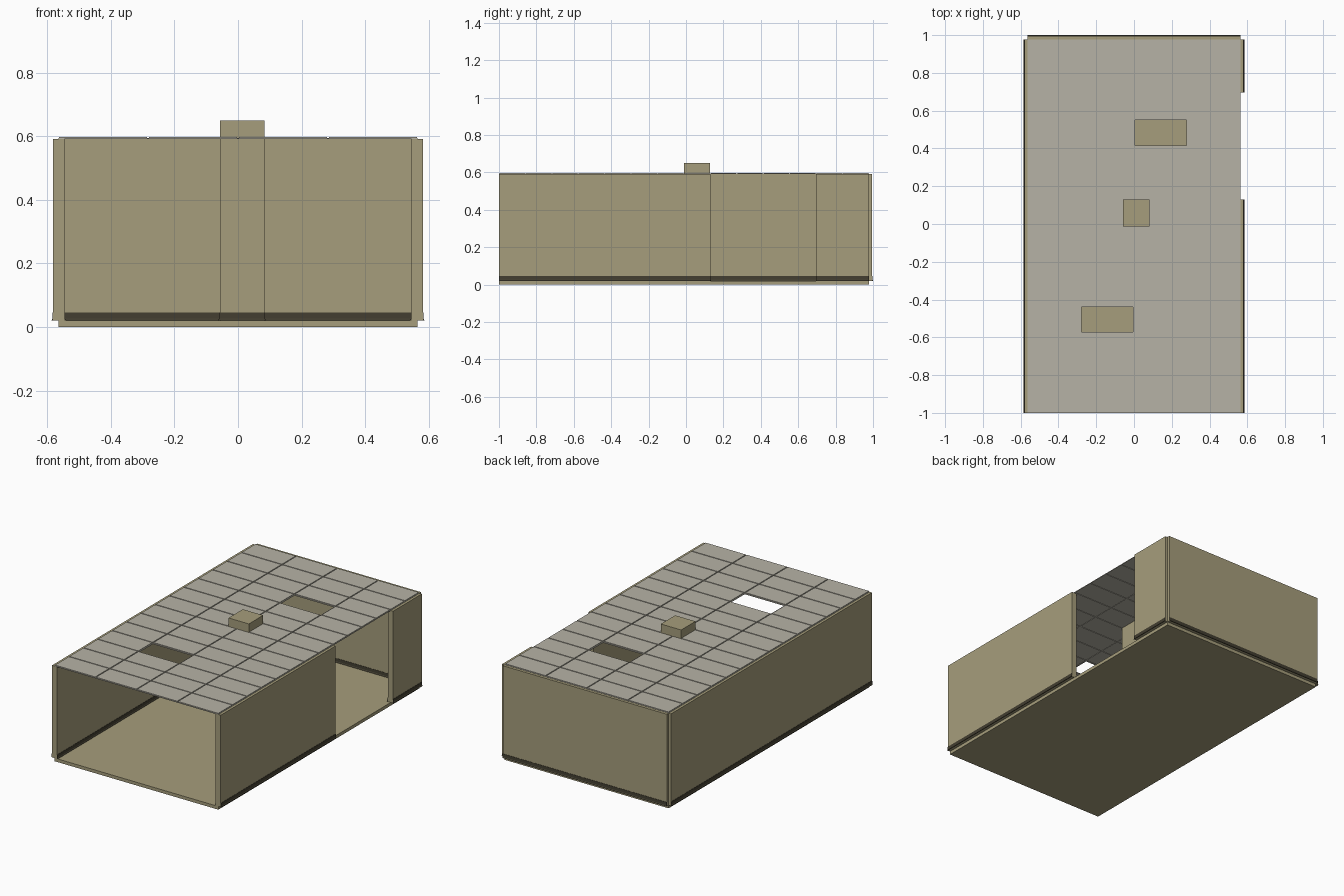
import bpy, bmesh

if "Cube" in bpy.data.objects:
    bpy.data.objects.remove(bpy.data.objects["Cube"])


def material(name, color):
    m = bpy.data.materials.new(name)
    m.diffuse_color = (*color, 1)
    m.use_nodes = True
    m.node_tree.nodes["Principled BSDF"].inputs["Base Color"].default_value = m.diffuse_color
    return m


KHAKI = material("khaki", (0.38, 0.34, 0.20))
TILE = material("ceiling grey", (0.47, 0.45, 0.38))
DARK = material("dark base", (0.055, 0.048, 0.03))


def add_box(bm, x0, x1, y0, y1, z0, z1):
    vs = bmesh.ops.create_cube(bm, size=1)["verts"]
    for v in vs:
        v.co.x = x1 if v.co.x > 0 else x0
        v.co.y = y1 if v.co.y > 0 else y0
        v.co.z = z1 if v.co.z > 0 else z0


def finish(bm, name, mat):
    bmesh.ops.recalc_face_normals(bm, faces=bm.faces)
    me = bpy.data.meshes.new(name)
    bm.to_mesh(me)
    bm.free()
    me.materials.append(mat)
    ob = bpy.data.objects.new(name, me)
    bpy.context.collection.objects.link(ob)
    return ob


def box(name, mat, *dims):
    bm = bmesh.new()
    add_box(bm, *dims)
    return finish(bm, name, mat)


# Cove base: a thin strip with a small toe, run from a to b, facing direction n
COVE = [(0, .02), (.005, .02), (.0045, .023), (.002, .027), (.0015, .045), (0, .045)]


def cove(name, a, b, n):
    bm = bmesh.new()
    rings = [[bm.verts.new((p[0] + n[0] * d, p[1] + n[1] * d, z)) for d, z in COVE] for p in (a, b)]
    k = len(COVE)
    for i in range(k):
        j = (i + 1) % k
        bm.faces.new((rings[0][i], rings[0][j], rings[1][j], rings[1][i]))
    for r in rings:
        bm.faces.new(r)
    finish(bm, name, DARK)


# Floor slab
W, Y0, Y1 = 0.565, -1.0, 0.978
IN, OUT = 0.546, 0.581
BACK_IN, BACK_OUT = 0.96, 0.995
box("floor", KHAKI, -W, W, Y0, Y1, 0, 0.02)

# Side walls, the right one split by an opening, with bases on both sides
for name, s, a, b in (("left_wall", -1, Y0, Y1),
                      ("right_wall_front", 1, Y0, 0.13),
                      ("right_wall_rear", 1, 0.695, Y1)):
    box(name, KHAKI, *sorted((s * IN, s * OUT)), a, b, 0.02, 0.592)
    cove(name + "_inner_base", (s * IN, a), (s * IN, b), (-s, 0))
    cove(name + "_outer_base", (s * OUT, a), (s * OUT, b), (s, 0))

# Back wall
box("back_wall", KHAKI, -W, W, BACK_IN, BACK_OUT, 0.02, 0.592)
cove("back_wall_inner_base", (-IN, BACK_IN), (IN, BACK_IN), (0, -1))
cove("back_wall_outer_base", (-W, BACK_OUT), (W, BACK_OUT), (0, 1))

# Column passing through the ceiling
CX0, CX1, CY0, CY1 = -0.057, 0.083, -0.012, 0.129
box("column", KHAKI, CX0, CX1, CY0, CY1, 0.02, 0.65)
cove("column_base_front", (CX0, CY0), (CX1, CY0), (0, -1))
cove("column_base_back", (CX0, CY1), (CX1, CY1), (0, 1))
cove("column_base_left", (CX0, CY0), (CX0, CY1), (-1, 0))
cove("column_base_right", (CX1, CY0), (CX1, CY1), (1, 0))

# Ceiling tiles, with two cells left open for lights
COLS, ROWS = 4, 14
PX, PY, GAP = 2 * W / COLS, (Y1 - Y0) / ROWS, 0.003
OPEN = {(2, 10), (1, 3)}
tiles, tees = bmesh.new(), bmesh.new()
for i in range(COLS):
    for j in range(ROWS):
        if (i, j) in OPEN:
            continue
        x, y = -W + i * PX, Y0 + j * PY
        add_box(tiles, x + GAP, x + PX - GAP, y + GAP, y + PY - GAP, 0.593, 0.598)
finish(tiles, "ceiling_tiles", TILE)

# Grid bars under the tile joints
for i in range(COLS + 1):
    x = -W + i * PX
    add_box(tees, max(x - 0.004, -W), min(x + 0.004, W), Y0, Y1, 0.591, 0.594)
for j in range(ROWS + 1):
    y = Y0 + j * PY
    add_box(tees, -W, W, max(y - 0.004, Y0), min(y + 0.004, Y1), 0.5905, 0.5935)
finish(tees, "ceiling_grid", TILE)
